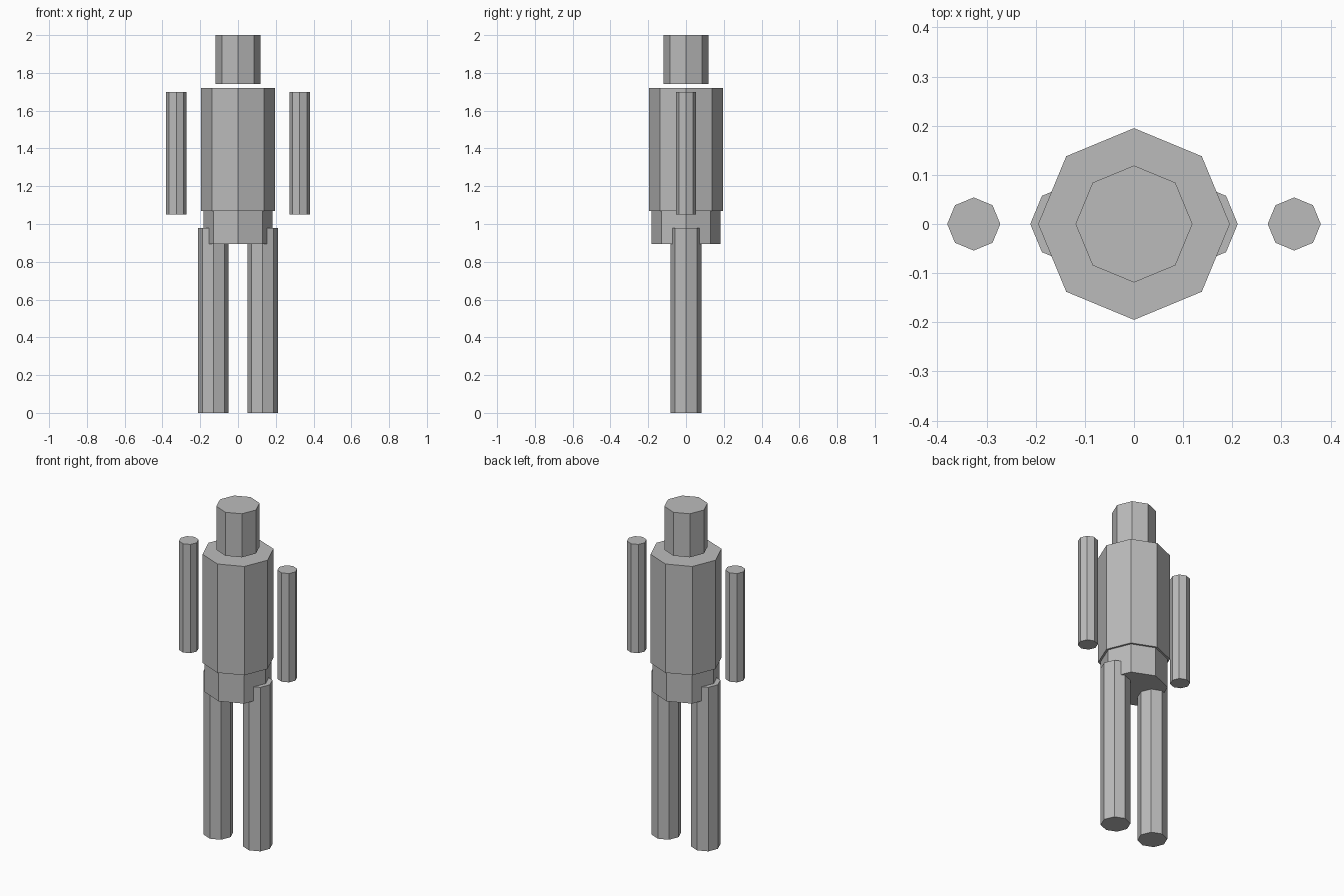
import bpy

cube = bpy.data.objects.get("Cube")
if cube:
    bpy.data.objects.remove(cube, do_unlink=True)

# Single plain grey for the whole figure
grey = bpy.data.materials.new("plain_grey")
grey.use_nodes = True
colour = (0.5, 0.5, 0.5, 1)
grey.diffuse_color = colour
grey.node_tree.nodes["Principled BSDF"].inputs["Base Color"].default_value = colour


def prism(name, radius, bottom, top, x=0.0):
    """Flat-shaded upright octagonal prism with corners on the axes."""
    bpy.ops.mesh.primitive_cylinder_add(
        vertices=8, radius=radius, depth=top - bottom,
        location=(x, 0, (bottom + top) / 2))
    part = bpy.context.object
    part.name = name
    part.data.materials.append(grey)
    return part


# Body core
prism("head", 0.119, 1.74, 2.0)
prism("torso", 0.195, 1.07, 1.72)
prism("pelvis", 0.183, 0.895, 1.07)

# Paired limbs
for side, sign in (("left", 1), ("right", -1)):
    prism(side + "_arm", 0.054, 1.05, 1.70, sign * 0.326)
    prism(side + "_leg", 0.081, 0, 0.98, sign * 0.13)
